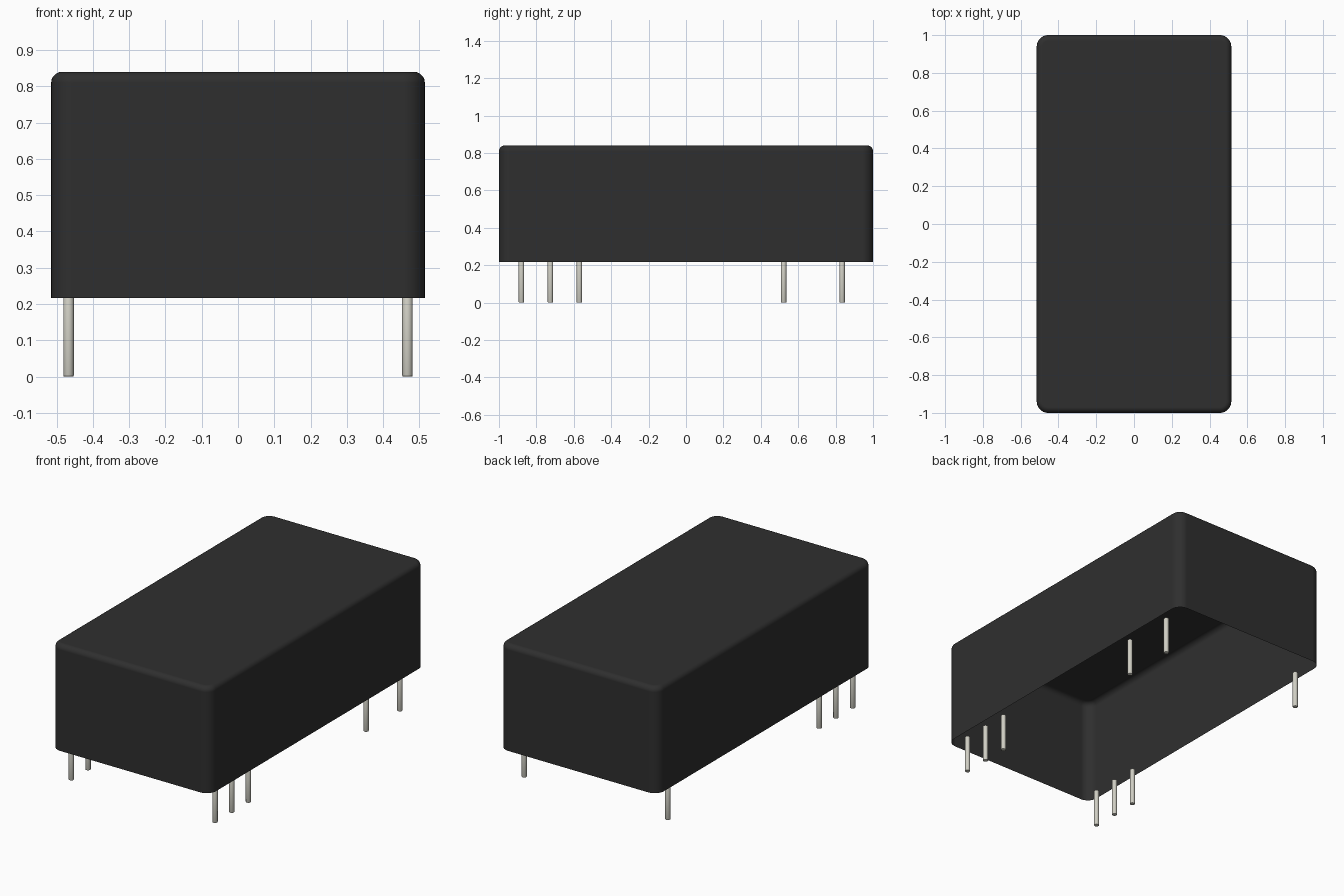
import bpy
import bmesh
from math import radians

cube = bpy.data.objects.get("Cube")
if cube:
    bpy.data.objects.remove(cube, do_unlink=True)


def make_material(name, rgb, roughness):
    mat = bpy.data.materials.new(name)
    mat.use_nodes = True
    mat.diffuse_color = (*rgb, 1)
    bsdf = mat.node_tree.nodes["Principled BSDF"]
    bsdf.inputs["Base Color"].default_value = (*rgb, 1)
    bsdf.inputs["Roughness"].default_value = roughness
    return mat


def make_object(name, bm, mat):
    mesh = bpy.data.meshes.new(name)
    bm.to_mesh(mesh)
    bm.free()
    mesh.materials.append(mat)
    obj = bpy.data.objects.new(name, mesh)
    bpy.context.collection.objects.link(obj)
    bpy.ops.object.select_all(action="DESELECT")
    obj.select_set(True)
    bpy.context.view_layer.objects.active = obj
    bpy.ops.object.shade_smooth_by_angle(angle=radians(40))
    return obj


def round_edges(bm, edges, radius, segments):
    bmesh.ops.bevel(bm, geom=edges, offset=radius, segments=segments,
                    profile=0.5, affect="EDGES", clamp_overlap=True)


black = make_material("black plastic", (0.028, 0.028, 0.028), 0.6)
metal = make_material("pale metal", (0.63, 0.62, 0.55), 0.5)

HALF_X, HALF_Y = 0.515, 1.0
BOTTOM, TOP = 0.217, 0.84

# Case: thin rounded cover, open underneath
bm = bmesh.new()
bmesh.ops.create_cube(bm, size=2)
for v in bm.verts:
    v.co = (v.co.x * HALF_X, v.co.y * HALF_Y, TOP if v.co.z > 0 else BOTTOM)
upright = [e for e in bm.edges if abs(e.verts[0].co.z - e.verts[1].co.z) > 0.1]
round_edges(bm, upright, 0.06, 8)
rim = [e for e in bm.edges if all(v.co.z > TOP - 0.001 for v in e.verts)]
round_edges(bm, rim, 0.03, 5)
bm.normal_update()
underside = [f for f in bm.faces if f.normal.z < -0.9]
bmesh.ops.delete(bm, geom=underside, context="FACES")
case = make_object("case", bm, black)
case.modifiers.new("even shading", "WEIGHTED_NORMAL").keep_sharp = True

# Pins: five on one side, four on the other
PIN_RADIUS, PIN_X = 0.0145, 0.467
rows = {
    "left": (PIN_X, (-0.88, -0.725, -0.57, 0.522, 0.835)),
    "right": (-PIN_X, (-0.88, -0.725, -0.57, 0.835)),
}
for side, (x, positions) in rows.items():
    for number, y in enumerate(positions, 1):
        bm = bmesh.new()
        bmesh.ops.create_cone(bm, cap_ends=True, segments=20, depth=BOTTOM + 0.003,
                              radius1=PIN_RADIUS, radius2=PIN_RADIUS)
        ends = [e for e in bm.edges
                if abs(e.verts[0].co.z - e.verts[1].co.z) < 0.001]
        round_edges(bm, ends, 0.003, 2)
        pin = make_object(f"{side}_pin_{number}", bm, metal)
        pin.location = (x, y, (BOTTOM + 0.003) / 2)
